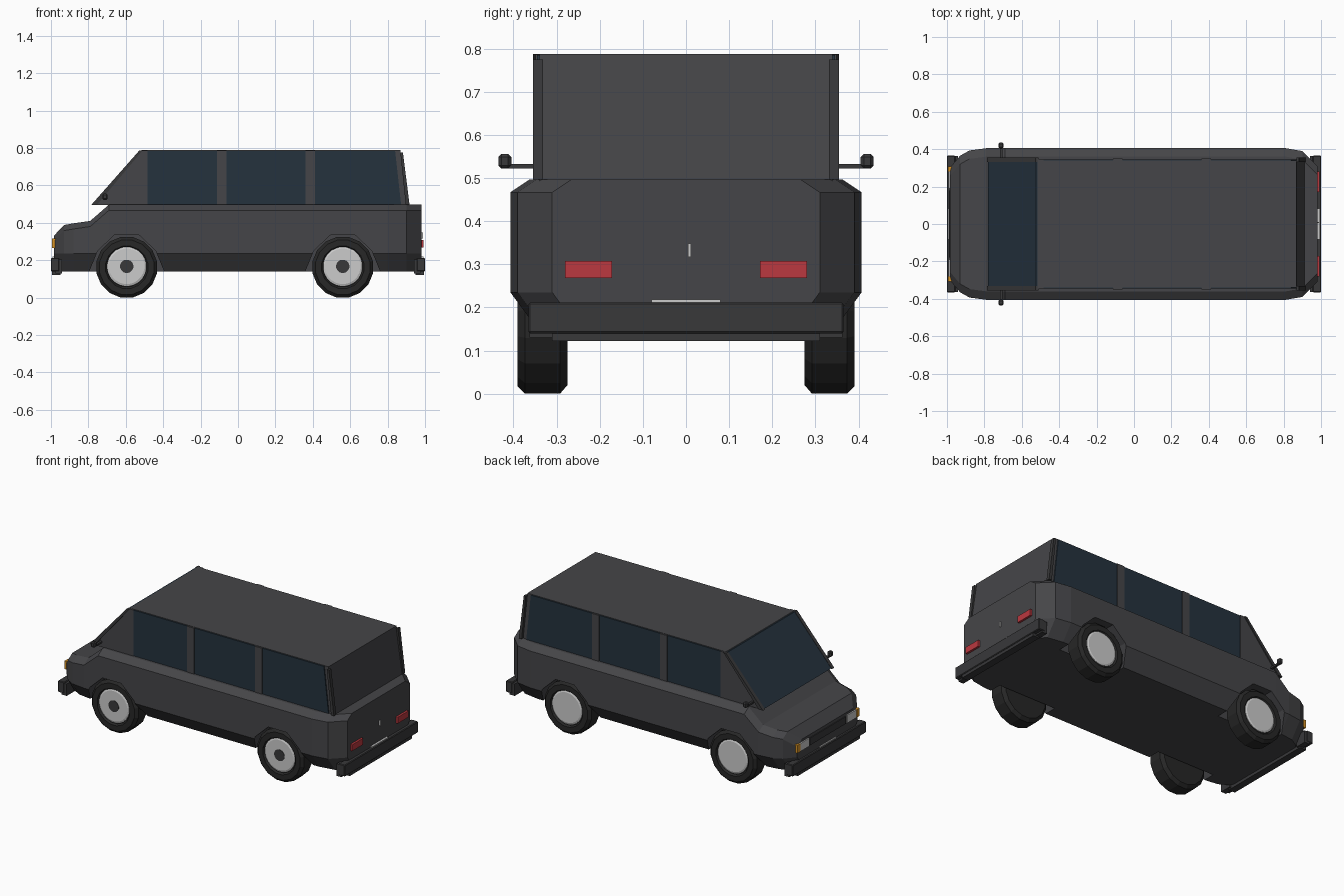
import bpy, bmesh, math
from mathutils import Matrix

if "Cube" in bpy.data.objects:
    bpy.data.objects.remove(bpy.data.objects["Cube"])


def material(name, rgb):
    m = bpy.data.materials.new(name)
    m.diffuse_color = (*rgb, 1)
    m.use_nodes = True
    m.node_tree.nodes["Principled BSDF"].inputs["Base Color"].default_value = m.diffuse_color
    return m


DARK = material("dark paint", (0.06, 0.06, 0.065))
TRIM = material("dark trim", (0.04, 0.04, 0.042))
RUBBER = material("rubber", (0.02, 0.02, 0.02))
GLASS = material("tinted glass", (0.018, 0.032, 0.048))
WHITE = material("pale metal", (0.65, 0.65, 0.66))
RED = material("red lens", (0.5, 0.04, 0.05))
ORANGE = material("orange lens", (0.7, 0.3, 0.02))


def finish(name, bm, mat):
    bmesh.ops.recalc_face_normals(bm, faces=bm.faces)
    me = bpy.data.meshes.new(name)
    bm.to_mesh(me)
    bm.free()
    me.materials.append(mat)
    ob = bpy.data.objects.new(name, me)
    bpy.context.collection.objects.link(ob)
    return ob


def loft(name, rings, mat, caps=True):
    bm = bmesh.new()
    vs = [[bm.verts.new(p) for p in r] for r in rings]
    n = len(rings[0])
    for a, b in zip(vs, vs[1:]):
        for i in range(n):
            j = (i + 1) % n
            bm.faces.new((a[i], a[j], b[j], b[i]))
    if caps:
        bm.faces.new(vs[0])
        bm.faces.new(vs[-1])
    return finish(name, bm, mat)


def prism(name, profile, y0, y1, mat):
    return loft(name, [[(x, y, z) for x, z in profile] for y in (y0, y1)], mat)


def box(name, x, y, z, mat, bevel=0):
    bm = bmesh.new()
    size = [c[1] - c[0] for c in (x, y, z)]
    mid = [(c[0] + c[1]) / 2 for c in (x, y, z)]
    bmesh.ops.create_cube(bm, size=1, matrix=Matrix.Translation(mid) @ Matrix.Diagonal((*size, 1)))
    if bevel:
        bmesh.ops.bevel(bm, geom=bm.edges[:], offset=bevel, segments=1, affect='EDGES')
    return finish(name, bm, mat)


def lathe(name, profile, cx, cz, s, sides, mat):
    # rings around the axle direction, profile is (radius, y)
    rings = []
    for r, y in profile:
        rings.append([(cx + r * math.cos(2 * math.pi * (i + .5) / sides), s * y,
                       cz + r * math.sin(2 * math.pi * (i + .5) / sides)) for i in range(sides)])
    return loft(name, rings, mat)


# lower body: cross-sections (x, half width, top)
stations = [(-.985, .30, .33), (-.93, .365, .388), (-.88, .393, .397), (-.79, .405, .41),
            (-.69, .407, .497), (.8, .407, .497), (.9, .39, .497), (.98, .31, .497)]
rings = []
for x, w, t in stations:
    half = [(w - .07, .14), (w, .235), (w, t - .03), (w - .045, t)]
    rings.append([(x, y, z) for y, z in half] + [(x, -y, z) for y, z in reversed(half)])
body = loft("lower_body", rings, DARK)

# wheel wells cut into the body
for cx in (-.595, .56):
    half = [(.21, .12), (.20, .14), (.155, .25), (.065, .335)]
    arch = [(cx + a, z) for a, z in half] + [(cx - a, z) for a, z in reversed(half)]
    for s in (-1, 1):
        cutter = prism("well_cutter", arch, s * .26, s * .5, TRIM)
        cutter.hide_render = True
        mod = body.modifiers.new("well", 'BOOLEAN')
        mod.object = cutter
        mod.solver = 'EXACT'
        bpy.context.view_layer.objects.active = body
        bpy.ops.object.modifier_apply(modifier=mod.name)
        bpy.data.objects.remove(cutter)

# cabin and windscreen
prism("cabin", [(-.775, .495), (-.515, .788), (.868, .788), (.912, .49)], -.339, .339, DARK)
prism("windscreen", [(-.78, .498), (-.525, .786), (-.515, .786), (-.765, .498)], -.335, .335, GLASS)

for s in (-1, 1):
    # side glass and pillars
    prism("side_glass", [(-.485, .497), (-.485, .785), (.84, .785), (.872, .497)],
          s * .33, s * .345, GLASS)
    for x in (-.112, .362):
        box("window_pillar", (x, x + .05), sorted((s * .33, s * .349)), (.495, .786), DARK)
    # front quarter panel, windscreen frame and rear rail
    prism("quarter_panel", [(-.775, .495), (-.515, .787), (-.485, .787), (-.485, .495)],
          s * .33, s * .348, DARK)
    prism("windscreen_frame", [(-.785, .495), (-.527, .787), (-.51, .787), (-.755, .495)],
          s * .332, s * .355, TRIM)
    prism("rear_rail", [(.868, .775), (.882, .775), (.917, .497), (.897, .497)],
          s * .332, s * .355, TRIM)
    # mirrors
    box("mirror_arm", (-.717, -.703), sorted((s * .33, s * .425)), (.522, .533), TRIM)
    box("mirror_head", (-.725, -.697), sorted((s * .405, s * .435)), (.522, .556), TRIM, .007)
    # lamps
    box("tail_lamp", (.97, .993), sorted((s * .172, s * .281)), (.268, .308), RED)
    box("headlamp", (-.993, -.96), sorted((s * .19, s * .28)), (.265, .315), WHITE)
    box("indicator", (-.994, -.95), sorted((s * .28, s * .308)), (.265, .315), ORANGE)

    # wheels
    for cx in (-.595, .56):
        lathe("tyre", [(.10, .275), (.145, .275), (.165, .292), (.165, .373), (.148, .39),
                       (.115, .39), (.106, .379)], cx, .162, s, 16, RUBBER)
        lathe("hubcap", [(.105, .372), (.105, .383), (.095, .387)], cx, .167, s, 24, WHITE)
        if s < 0:
            lathe("hub_centre", [(.036, .38), (.036, .389)], cx, .167, s, 16, TRIM)

# bumpers, plate strips
for s in (-1, 1):
    box("bumper", sorted((s * .955, s * 1.0)), (-.365, .365), (.14, .212), TRIM, .004)
    box("bumper_lip", sorted((s * .95, s * .995)), (-.31, .31), (.122, .145), TRIM)
    for t in (-1, 1):
        box("bumper_end", sorted((s * .94, s * .975)), sorted((t * .29, t * .363)), (.13, .205), TRIM)
    box("plate_strip", sorted((s * .97, s * .992)), (-.08, .08), (.21, .219), WHITE)

# tailgate handle and grille bar
box("tailgate_handle", (.975, .988), (.005, .012), (.317, .348), WHITE)
box("grille", (-.99, -.97), (-.18, .18), (.265, .31), TRIM)
